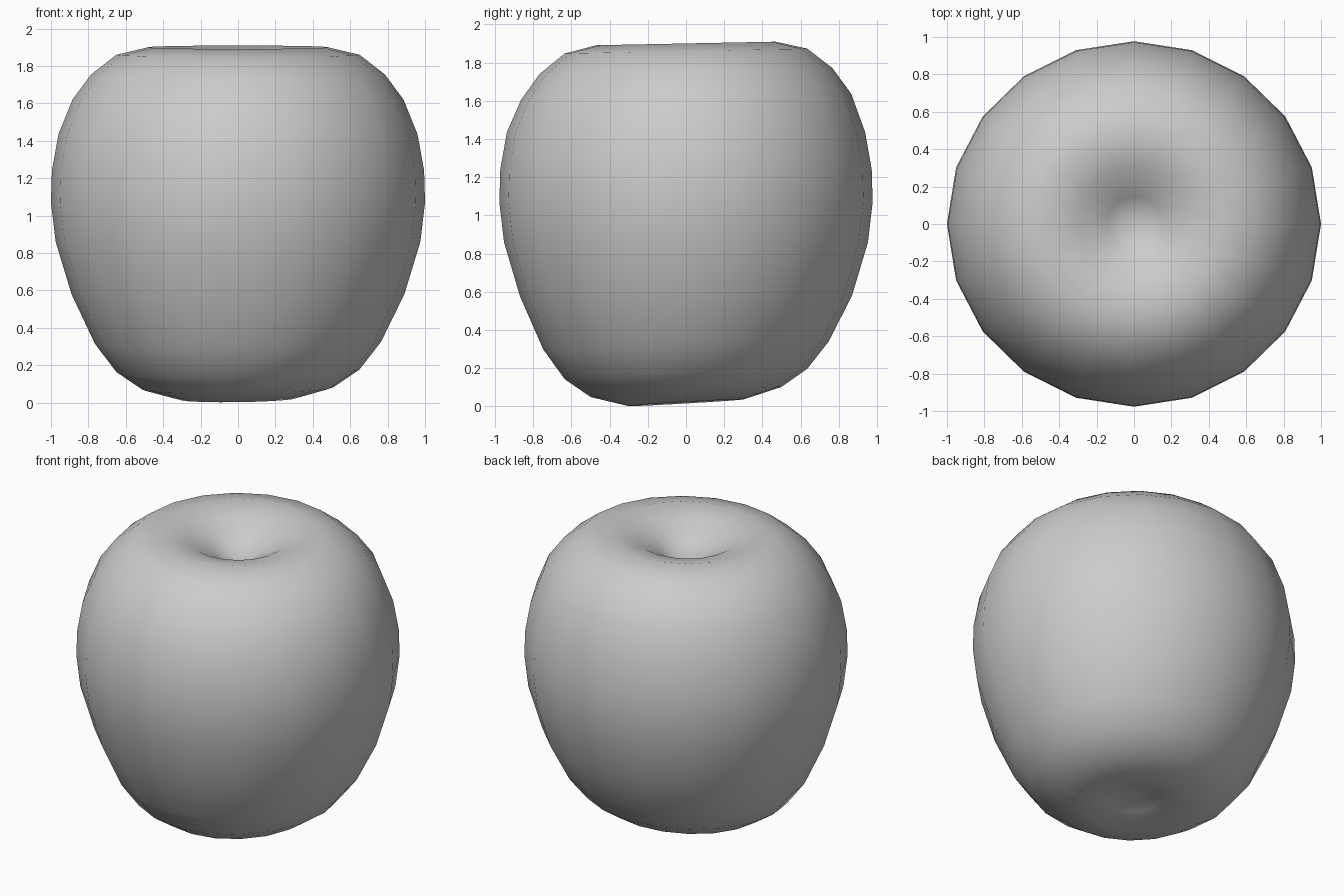
import bpy, bmesh, math

if "Cube" in bpy.data.objects:
    bpy.data.objects.remove(bpy.data.objects["Cube"])

SEG = 20
# Profile (radius, height) from the bottom dimple to the top dimple
PROFILE = [(0.15, 0.06), (0.31, 0.02), (0.51, 0.075), (0.65, 0.17), (0.765, 0.32),
           (0.89, 0.58), (0.975, 0.86), (1.0, 1.07), (0.995, 1.24), (0.96, 1.435),
           (0.885, 1.62), (0.785, 1.755), (0.65, 1.86), (0.48, 1.9), (0.31, 1.86), (0.15, 1.77)]


def place(r, z, a):
    x, y = r * math.cos(a), 0.977 * r * math.sin(a)
    # the base leans up to the back, the rim slightly too
    if z < 0.6:
        z += (0.06 * y + 0.015 * x) * (1 - z / 0.6)
    elif z > 1.6:
        z += 0.02 * y
    return x, y, z


# Fruit body: lathed rings closed by a point in each dimple
bm = bmesh.new()
rings = [[bm.verts.new(place(r, z, 2 * math.pi * i / SEG)) for i in range(SEG)]
         for r, z in PROFILE]
bottom = bm.verts.new((0, 0, 0.09))
top = bm.verts.new((0, 0.02, 1.68))
for i in range(SEG):
    j = (i + 1) % SEG
    for lo, hi in zip(rings, rings[1:]):
        bm.faces.new((lo[i], lo[j], hi[j], hi[i]))
    bm.faces.new((bottom, rings[0][j], rings[0][i]))
    bm.faces.new((top, rings[-1][i], rings[-1][j]))
for f in bm.faces:
    f.smooth = True
mesh = bpy.data.meshes.new("apple_body")
bm.to_mesh(mesh)
bm.free()
apple = bpy.data.objects.new("apple_body", mesh)
bpy.context.collection.objects.link(apple)
